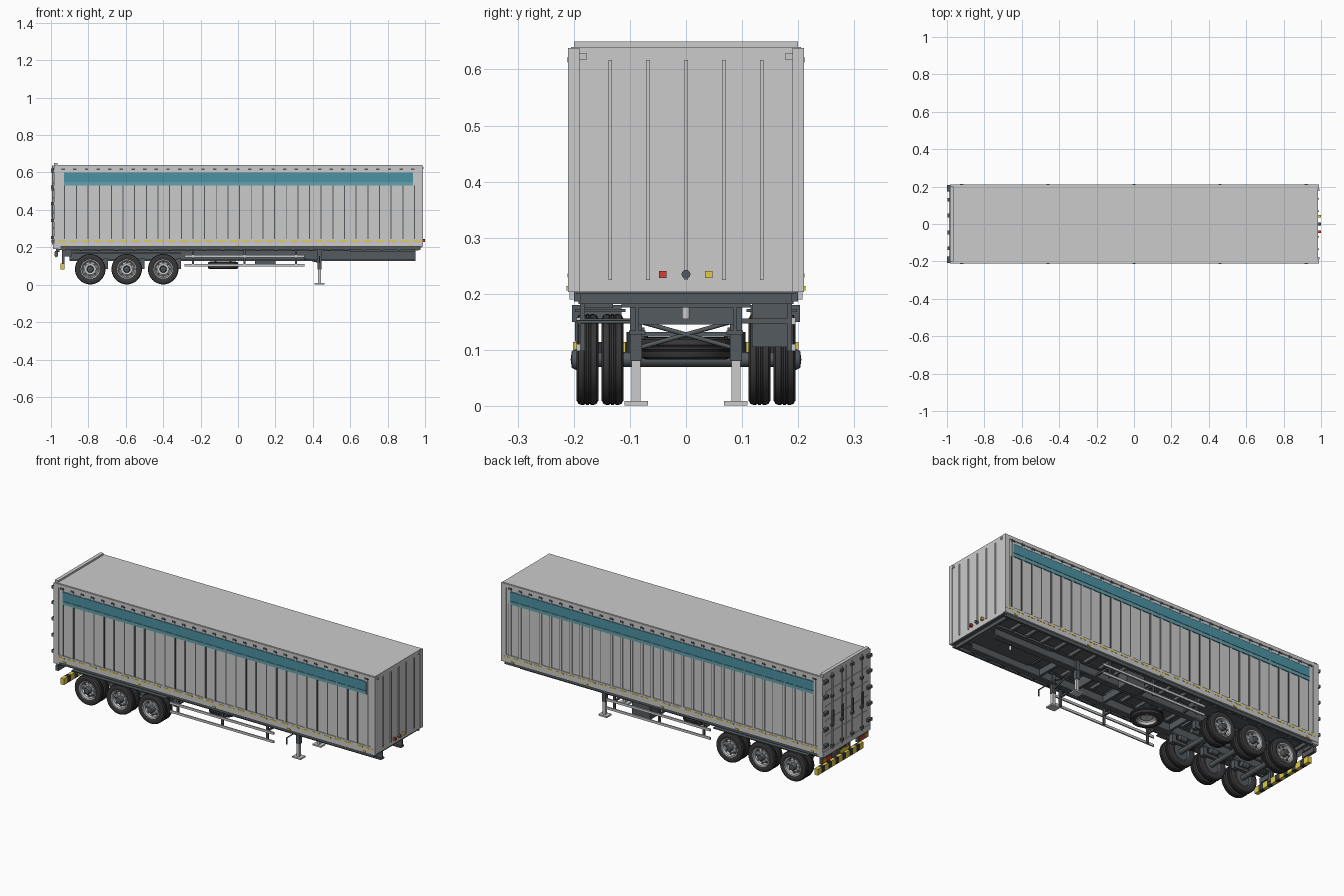
import bpy, bmesh, math
from mathutils import Matrix, Vector


def mat(name, r, g, b):
    m = bpy.data.materials.new(name)
    m.diffuse_color = (r, g, b, 1)
    return m


DARK = mat("dark_steel", 0.09, 0.105, 0.115)
RUBBER = mat("rubber", 0.04, 0.04, 0.043)
TEAL = mat("teal", 0.07, 0.29, 0.37)
TEAL2 = mat("teal_light", 0.13, 0.36, 0.42)
YELLOW = mat("yellow", 0.75, 0.6, 0.06)
RED = mat("red", 0.65, 0.05, 0.04)
ORANGE = mat("orange", 0.8, 0.25, 0.03)
WHITE = mat("white", 0.8, 0.8, 0.78)


def finish(name, bm, m=None, smooth=False):
    bmesh.ops.recalc_face_normals(bm, faces=bm.faces)
    me = bpy.data.meshes.new(name)
    bm.to_mesh(me)
    bm.free()
    ob = bpy.data.objects.new(name, me)
    bpy.context.collection.objects.link(ob)
    if m:
        me.materials.append(m)
    if smooth:
        bpy.ops.object.select_all(action='DESELECT')
        ob.select_set(True)
        bpy.context.view_layer.objects.active = ob
        bpy.ops.object.shade_smooth_by_angle(angle=math.radians(35))
    return ob


def boxes(name, items, m=None, mirror=False):
    """Boxes given as x0, x1, y0, y1, z0, z1, optionally repeated at -y."""
    bm = bmesh.new()
    if mirror:
        items = list(items)
        items += [(a, b, -d, -c, e, f) for a, b, c, d, e, f in items]
    for x0, x1, y0, y1, z0, z1 in items:
        M = Matrix.Translation(((x0 + x1) / 2, (y0 + y1) / 2, (z0 + z1) / 2))
        bmesh.ops.create_cube(bm, size=1, matrix=M @ Matrix.Diagonal((x1 - x0, y1 - y0, z1 - z0, 1)))
    return finish(name, bm, m)


def rods(name, items, r, m=None, mirror=False, seg=12):
    """Cylinders between pairs of points."""
    bm = bmesh.new()
    if mirror:
        items = list(items)
        items += [((a[0], -a[1], a[2]), (b[0], -b[1], b[2])) for a, b in items]
    for a, b in items:
        a, b = Vector(a), Vector(b)
        q = (b - a).to_track_quat('Z', 'Y').to_matrix().to_4x4()
        bmesh.ops.create_cone(bm, cap_ends=True, segments=seg, radius1=r, radius2=r, depth=(b - a).length,
                              matrix=Matrix.Translation((a + b) / 2) @ q)
    return finish(name, bm, m, True)


def lathe(name, profile, mats, m=None, seg=40):
    """Closed (radius, axial) profile turned about local z, placed by each matrix."""
    bm = bmesh.new()
    for M in mats:
        rings = [[bm.verts.new(M @ Vector((r * math.cos(t), r * math.sin(t), a))) for r, a in profile]
                 for t in (2 * math.pi * i / seg for i in range(seg))]
        n = len(profile)
        for i in range(seg):
            A, B = rings[i], rings[(i + 1) % seg]
            for j in range(n):
                k = (j + 1) % n
                bm.faces.new((A[j], A[k], B[k], B[j]))
    return finish(name, bm, m, True)


# Cargo body
boxes("cargo_body", [(-0.975, 0.985, -0.205, 0.205, 0.203, 0.636)])
boxes("roof_panel", [(-0.97, 0.985, -0.205, 0.205, 0.634, 0.64)])
boxes("body_side_rails", [(-0.985, 0.985, 0.2, 0.21, 0.203, 0.245), (-0.985, 0.985, 0.2, 0.21, 0.618, 0.638)], mirror=True)
boxes("corner_posts", [(-0.985, -0.955, 0.19, 0.2105, 0.203, 0.638), (0.96, 0.988, 0.19, 0.2105, 0.203, 0.638)], mirror=True)
boxes("rear_header", [(-0.985, -0.965, -0.2, 0.2, 0.63, 0.65)])

# Side walls: posts, colour band, buckles, reflective dashes, markers
N = 31
xs = [-0.935 + 1.87 * i / (N - 1) for i in range(N)]
boxes("side_posts", [(x - 0.006, x + 0.006, 0.204, 0.209, 0.245, 0.618) for x in xs], mirror=True)
boxes("side_post_seams", [(x + 0.006, x + 0.011, 0.204, 0.2065, 0.245, 0.53) for x in xs], DARK, True)
boxes("side_band", [(-0.93, 0.935, 0.204, 0.2105, 0.55, 0.6)], TEAL, True)
boxes("side_band_lower", [(-0.93, 0.935, 0.204, 0.2105, 0.53, 0.548)], TEAL2, True)
boxes("roof_edge_clips", [(x - 0.009, x + 0.009, 0.205, 0.2115, 0.612, 0.622) for x in xs], DARK, True)
boxes("reflective_dashes", [(-0.965 + 0.0655 * i, -0.92 + 0.0655 * i, 0.205, 0.2112, 0.229, 0.236) for i in range(30)], YELLOW, True)
boxes("side_markers", [(x - 0.009, x + 0.009, 0.205, 0.213, 0.206, 0.214) for x in (-0.92, -0.46, 0, 0.46, 0.92)], YELLOW, True)

# Front wall
boxes("front_wall_ribs", [(0.983, 0.99, y - 0.0035, y + 0.0035, 0.225, 0.617) for y in (-0.135, -0.0675, 0, 0.0675, 0.135)])
boxes("front_markers", [(0.983, 0.991, 0.176, 0.191, 0.618, 0.628)], WHITE, True)
boxes("air_coupling_red", [(0.983, 1.0, -0.048, -0.035, 0.228, 0.241)], RED)
boxes("air_coupling_yellow", [(0.983, 1.0, 0.034, 0.047, 0.228, 0.241)], YELLOW)
rods("electric_socket", [((0.983, 0, 0.235), (1.0, 0, 0.235))], 0.008, DARK)

# Rear doors
boxes("rear_doors", [(-0.985, -0.97, 0.002, 0.19, 0.222, 0.63)], mirror=True)
boxes("door_seal", [(-0.979, -0.97, -0.198, 0.198, 0.215, 0.634)], DARK)
boxes("door_ribs", [(-0.988, -0.984, 0.012, 0.183, z, z + 0.008) for z in (0.3, 0.38, 0.46, 0.54)], mirror=True)
rods("door_lock_rods", [((-0.991, y, 0.215), (-0.991, y, 0.636)) for y in (0.045, 0.13)], 0.004, None, True)
boxes("lock_rod_brackets", [(-0.996, -0.984, y - 0.01, y + 0.01, z, z + 0.014) for y in (0.045, 0.13)
                            for z in (0.225, 0.34, 0.5, 0.61)], DARK, True)
boxes("door_handles", [(-0.998, -0.99, y - 0.006, y + 0.006, 0.36, 0.43) for y in (0.045, 0.13)], DARK, True)
boxes("door_hinges", [(-1.0, -0.98, 0.175, 0.208, z, z + 0.016) for z in (0.245, 0.335, 0.425, 0.515, 0.6)], DARK, True)
boxes("rear_sill", [(-0.988, -0.95, -0.208, 0.208, 0.19, 0.22)])

# Chassis
boxes("main_rails", [(-0.9, 0.95, 0.084, 0.09, 0.135, 0.19), (-0.9, 0.95, 0.072, 0.102, 0.128, 0.135),
                     (-0.9, 0.95, 0.072, 0.102, 0.181, 0.188)], DARK, True)
boxes("floor_outer_rails", [(-0.96, 0.975, 0.188, 0.2, 0.186, 0.204)], DARK, True)
boxes("floor_crossmembers", [(-0.94 + 0.0945 * i, -0.926 + 0.0945 * i, -0.192, 0.192, 0.182, 0.204) for i in range(21)], DARK)
boxes("rail_crossmembers", [(x - 0.006, x + 0.006, -0.085, 0.085, 0.145, 0.18)
                            for x in (-0.88, -0.69, -0.5, -0.3, 0.12, 0.3, 0.52)], DARK)
boxes("coupler_plate", [(0.6, 0.95, -0.115, 0.115, 0.176, 0.188)], DARK)
rods("kingpin", [((0.78, 0, 0.155), (0.78, 0, 0.18))], 0.007)
boxes("underfloor", [(-0.96, 0.98, -0.195, 0.195, 0.2, 0.2035)], DARK)

# Wheels: twin tyres on three axles, plus a flat spare
AX = (-0.79, -0.595, -0.4)
TY = [(0.05, -0.016), (0.062, -0.02), (0.073, -0.0195), (0.079, -0.016), (0.0812, -0.01), (0.0815, -0.006), (0.079, -0.005),
      (0.079, -0.003), (0.0815, -0.002), (0.0815, 0.002), (0.079, 0.003), (0.079, 0.005), (0.0815, 0.006), (0.0812, 0.01),
      (0.079, 0.016), (0.073, 0.0195), (0.062, 0.02), (0.05, 0.016)]


def place(x, y, s):
    return Matrix.Translation((x, s * y, 0.083)) @ Matrix.Rotation(-s * math.pi / 2, 4, 'X')


pairs = [(x, s) for x in AX for s in (-1, 1)]
lathe("tyres", TY, [place(x, y, s) for x, s in pairs for y in (0.131, 0.1755)], RUBBER)
RIM = [(0.001, 0.004), (0.03, 0.004), (0.038, -0.002), (0.044, 0.004), (0.046, 0.017), (0.051, 0.0175), (0.0515, -0.016),
       (0.046, -0.016), (0.042, -0.008), (0.001, -0.006)]
lathe("wheel_rims", RIM, [place(x, 0.1755, s) for x, s in pairs])
lathe("inner_rims", [(0.001, 0.006), (0.0515, 0.016), (0.0515, -0.016), (0.046, -0.016), (0.042, -0.004), (0.001, -0.004)],
      [place(x, 0.131, s) for x, s in pairs], DARK)
lathe("wheel_hubs", [(0.001, -0.002), (0.019, -0.002), (0.019, 0.018), (0.015, 0.026), (0.001, 0.028)],
      [place(x, 0.1775, s) for x, s in pairs], DARK, 20)
around = [(math.cos(math.pi * i / 4), math.sin(math.pi * i / 4)) for i in range(8)]
rods("rim_holes", [((x + 0.036 * c, s * 0.175, 0.083 + 0.036 * d), (x + 0.036 * c, s * 0.1805, 0.083 + 0.036 * d))
                   for x, s in pairs for c, d in around], 0.005, DARK, seg=10)
rods("wheel_nuts", [((x + 0.025 * c, s * 0.178, 0.083 + 0.025 * d), (x + 0.025 * c, s * 0.184, 0.083 + 0.025 * d))
                    for x, s in pairs for c, d in around], 0.0028, None, seg=6)
spare = [Matrix.Translation((-0.08, 0, 0.103))]
lathe("spare_tyre", TY, spare, RUBBER)
lathe("spare_rim", RIM, [spare[0] @ Matrix.Rotation(math.pi, 4, 'X')])
boxes("spare_carrier", [(x - 0.006, x + 0.006, -0.086, 0.086, 0.124, 0.132) for x in (-0.12, -0.04)], DARK)

# Axles and suspension
rods("axles", [((x, -0.17, 0.083), (x, 0.17, 0.083)) for x in AX], 0.013, DARK, seg=16)
boxes("trailing_arms", [(x - 0.02, x + 0.085, 0.078, 0.096, 0.09, 0.104) for x in AX], DARK, True)
boxes("spring_hangers", [(x + 0.07, x + 0.095, 0.074, 0.1, 0.085, 0.14) for x in AX], DARK, True)
rods("air_springs", [((x - 0.03, 0.087, 0.095), (x - 0.03, 0.087, 0.132)) for x in AX], 0.019, RUBBER, True, 16)
rods("brake_chambers", [((x + 0.035, 0.045, 0.1), (x + 0.075, 0.045, 0.1)) for x in AX], 0.014, DARK, True, 14)
boxes("mudguards", [(-0.885, -0.305, 0.108, 0.198, 0.168, 0.173)], DARK, True)

# Landing gear
boxes("landing_leg_housings", [(0.425, 0.447, 0.078, 0.1, 0.08, 0.185)], DARK, True)
boxes("landing_legs", [(0.428, 0.444, 0.081, 0.097, 0.006, 0.085)], mirror=True)
boxes("landing_feet", [(0.41, 0.462, 0.068, 0.11, 0.001, 0.009)], mirror=True)
rods("landing_braces", [((0.436, 0.08, 0.105), (0.436, -0.08, 0.15)), ((0.436, -0.08, 0.105), (0.436, 0.08, 0.15)),
                        ((0.436, 0.09, 0.12), (0.35, 0.087, 0.14)), ((0.436, -0.09, 0.12), (0.35, -0.087, 0.14))], 0.004, DARK)
rods("landing_crank", [((0.436, -0.1, 0.15), (0.436, -0.195, 0.15)), ((0.436, -0.195, 0.15), (0.436, -0.195, 0.115))], 0.003, DARK)

# Side guards and tool box
boxes("side_guard_rails", [(-0.285, 0.355, 0.188, 0.195, z, z + 0.013) for z in (0.098, 0.145)], mirror=True)
boxes("side_guard_posts", [(x - 0.006, x + 0.006, 0.18, 0.189, 0.098, 0.19) for x in (-0.24, 0.035, 0.31)], DARK, True)
boxes("side_guard_arms", [(x - 0.005, x + 0.005, 0.09, 0.188, 0.147, 0.156) for x in (-0.24, 0.035, 0.31)], DARK, True)
boxes("tool_box", [(0.09, 0.2, 0.118, 0.186, 0.105, 0.182)], DARK)

# Rear underrun bumper, lamps and plate
boxes("bumper_core", [(-0.945, -0.93, -0.2, 0.2, 0.081, 0.113)], DARK)
stripes = [(-0.95, -0.9285, -0.201 + 0.0309 * i, -0.1701 + 0.0309 * i, 0.08, 0.114) for i in range(13)]
boxes("bumper_yellow_stripes", stripes[::2], YELLOW)
boxes("bumper_dark_stripes", stripes[1::2], RUBBER)
boxes("bumper_supports", [(-0.942, -0.927, 0.08, 0.1, 0.1, 0.19), (-0.93, -0.89, 0.08, 0.1, 0.15, 0.186)], DARK, True)
boxes("rear_lamp_housings", [(-0.978, -0.962, 0.115, 0.203, 0.15, 0.18), (-0.972, -0.955, 0.13, 0.185, 0.175, 0.195)], DARK, True)
boxes("tail_lamps", [(-0.982, -0.975, 0.12, 0.163, 0.154, 0.176)], RED, True)
boxes("turn_lamps", [(-0.982, -0.975, 0.167, 0.199, 0.154, 0.176)], ORANGE, True)
boxes("number_plate", [(-0.975, -0.97, -0.04, 0.04, 0.145, 0.165)], YELLOW)
boxes("number_plate_bracket", [(-0.97, -0.965, -0.012, 0.012, 0.15, 0.195)], DARK)
